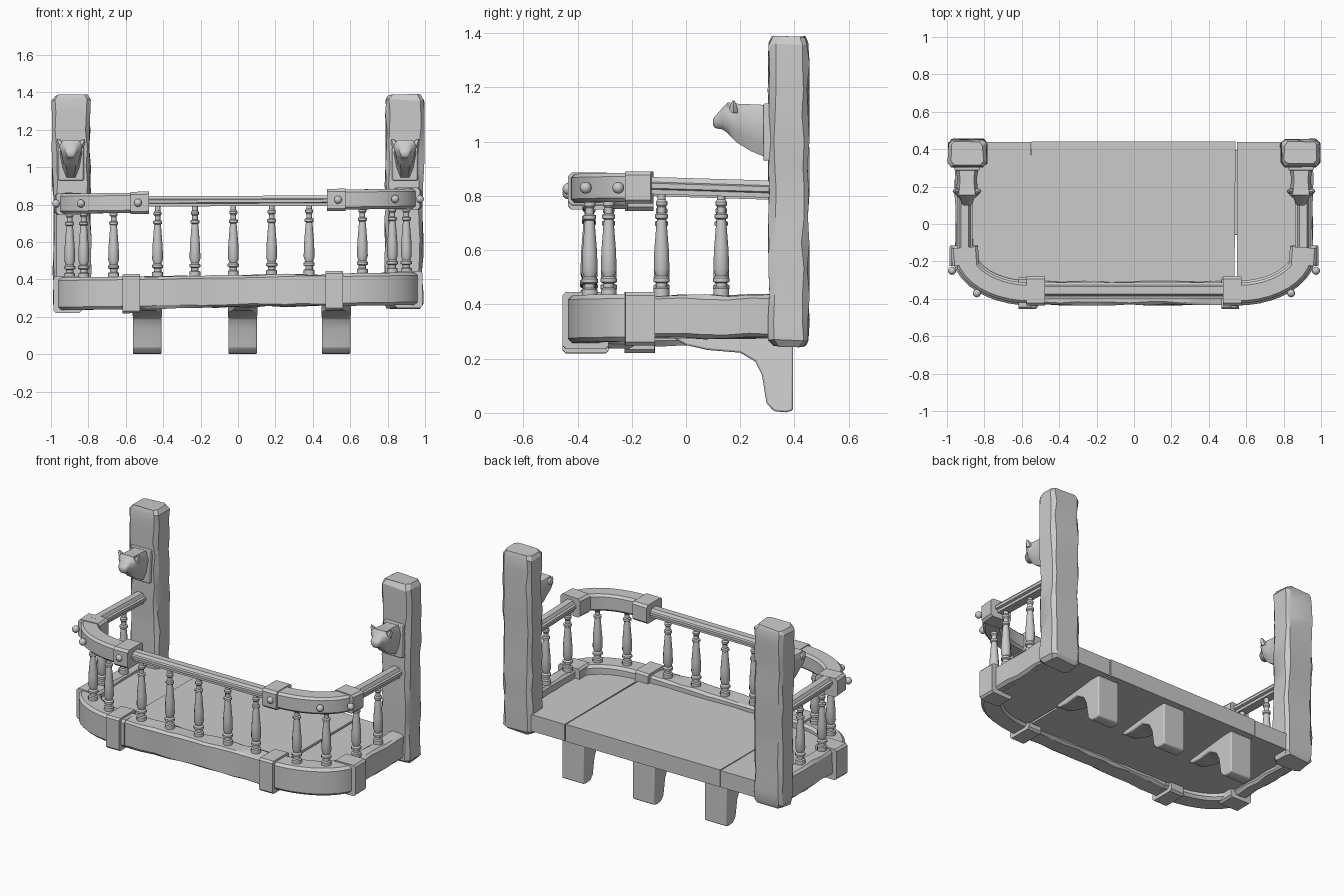
import bpy, bmesh, math, random
from mathutils import Vector

if "Cube" in bpy.data.objects:
    bpy.data.objects.remove(bpy.data.objects["Cube"])

random.seed(4)


def finish(name, bm, angle=35, bevel=0, seg=2):
    bmesh.ops.recalc_face_normals(bm, faces=bm.faces)
    me = bpy.data.meshes.new(name)
    bm.to_mesh(me)
    bm.free()
    ob = bpy.data.objects.new(name, me)
    bpy.context.collection.objects.link(ob)
    if bevel:
        m = ob.modifiers.new("bevel", 'BEVEL')
        m.width, m.segments = bevel, seg
    bpy.ops.object.select_all(action='DESELECT')
    ob.select_set(True)
    bpy.context.view_layer.objects.active = ob
    bpy.ops.object.shade_smooth_by_angle(angle=math.radians(angle))
    return ob


def loft(name, rings, jitter=0, **kw):
    bm = bmesh.new()
    j = lambda: random.uniform(-jitter, jitter)
    vs = [[bm.verts.new((p[0] + j(), p[1] + j(), p[2] + j())) for p in r] for r in rings]
    n = len(vs[0])
    for a, b in zip(vs, vs[1:]):
        for i in range(n):
            bm.faces.new((a[i], a[(i + 1) % n], b[(i + 1) % n], b[i]))
    bm.faces.new(vs[0])
    bm.faces.new(vs[-1])
    return finish(name, bm, **kw)


def chamfered(u, z0, z1, c):
    return [(-u + c, z0), (u - c, z0), (u, z0 + c), (u, z1 - c),
            (u - c, z1), (-u + c, z1), (-u, z1 - c), (-u, z0 + c)]


def sweep(name, path, section, tilt=0.015, **kw):
    """Sweep an (offset, z) section along a horizontal path."""
    path = [Vector(p if len(p) == 3 else (*p, 0)) for p in path]
    rings = []
    for i, p in enumerate(path):
        t = path[min(i + 1, len(path) - 1)] - path[max(i - 1, 0)]
        nrm = Vector((t.y, -t.x, 0)).normalized()
        rings.append([(p.x + nrm.x * u, p.y + nrm.y * u, p.z + z + tilt * p.x) for u, z in section])
    return loft(name, rings, **kw)


def line(a, b, n):
    return [Vector(a).lerp(Vector(b), i / n) for i in range(n + 1)]


def arc(s, n=10):
    return [(s * (.55 + .36 * math.cos(a)), -.15 - .22 * math.sin(a))
            for a in (i * math.pi / 2 / n for i in range(n + 1))]


def baluster(name, x, y):
    prof = [(.029, 0), (.029, .03), (.02, .035), (.02, .05), (.03, .055), (.03, .068), (.021, .076),
            (.029, .1), (.027, .17), (.019, .27), (.017, .285), (.024, .29), (.024, .303), (.015, .308),
            (.015, .33), (.021, .338), (.021, .35), (.015, .358), (.015, .395)]
    z0 = .415 + .015 * x
    loft(name, [[(x + r * math.cos(k * math.pi / 6), y + r * math.sin(k * math.pi / 6), z0 + z)
                 for k in range(12)] for r, z in prof])


def bolt(name, p):
    bm = bmesh.new()
    bmesh.ops.create_uvsphere(bm, u_segments=10, v_segments=6, radius=.022)
    bmesh.ops.translate(bm, verts=bm.verts, vec=p)
    finish(name, bm)


rail_sec = [(-.028, -.005), (.028, -.005), (.028, .01), (.042, .014), (.042, .03), (.03, .034),
            (.02, .05), (-.02, .05), (-.03, .034), (-.042, .03), (-.042, .014), (-.028, .01)]

# Deck planks
zb, zt = .275, .385
loft("deck_middle", [[(-.549, .44, z), (.543, .44, z), (.537, -.35, z), (-.553, -.35, z)] for z in (zb, zt)])
for s, tag in ((-1, "left"), (1, "right")):
    outline = [(s * .552, .438), (s * .552, -.37)] + arc(s)[::-1] + [(s * .91, .32), (s * .83, .32), (s * .83, .438)]
    loft("deck_" + tag, [[(x, y, z) for x, y in outline] for z in (zb, zt - .004)])

# Front beam and front handrail
sweep("front_beam", line((-.58, -.37, 0), (.53, -.37, 0), 12), chamfered(.062, .252, .422, .014),
      jitter=.005, angle=25)
sweep("front_rail", [(-.55, -.355), (.52, -.355)], [(u, z + .797) for u, z in rail_sec], tilt=.004)

for s, tag in ((-1, "left"), (1, "right")):
    # Rough hewn post
    rings = []
    for i in range(13):
        z = .245 + 1.14 * i / 12
        k = .012 if i in (0, 12) else 0
        wx, wy, c = .1 - k, .072 - k, .02
        cx = s * (.893 - .008 * (1 - i / 12))
        rings.append([(cx + u, .379 + v, z) for u, v in chamfered(wx, -wy, wy, c)])
        if i == 0 or i == 11:
            wx, wy = .1, .072
            dz = .025 if i == 0 else .07
            rings.append([(cx + u, .379 + v, z + dz) for u, v in chamfered(wx, -wy, wy, c)])
    loft("post_" + tag, rings, jitter=.006, angle=25)

    # Lower beams and their straps
    sweep("side_beam_" + tag, line((s * .91, .32, 0), (s * .91, -.18, 0), 6),
          chamfered(.045, .262, .42, .014), jitter=.005, angle=25)
    corner = [(s * .91, -.13)] + arc(s) + [(s * .5, -.37)]
    sweep("corner_beam_" + tag, corner, chamfered(.066, .25, .424, .016))
    fx = .515 if s > 0 else -.57
    sweep("front_strap_" + tag, [(fx - .047, -.37), (fx + .047, -.37)],
          chamfered(.085, .228, .437, .012))
    sweep("side_strap_" + tag, [(s * .91, -.115), (s * .912, -.225)], chamfered(.075, .235, .432, .012))

    # Handrail corner cap with wider end blocks and bolts
    sweep("cap_" + tag, corner, chamfered(.055, .765, .872, .014))
    sweep("cap_front_end_" + tag, [(s * .475, -.358), (s * .575, -.358)], chamfered(.078, .758, .877, .014))
    sweep("cap_side_end_" + tag, [(s * .907, -.125), (s * .9, -.22)], chamfered(.073, .758, .877, .014))
    bolt("cap_front_bolt_" + tag, (s * .535, -.434, .818 + s * .008))
    bolt("cap_side_bolt_" + tag, (s * .973, -.25, .818 + s * .012))
    bolt("cap_corner_bolt_" + tag, (s * .84, -.37, .818 + s * .012))

    # Side handrail
    sweep("side_rail_" + tag, [(s * .905, -.17, .015), (s * .905, .33, 0)],
          [(u, z * 1.15 + .795) for u, z in rail_sec], tilt=.004)

    # Corner and side balusters
    for i, (x, y) in enumerate(((.665, -.355), (.825, -.285), (.9, -.09), (.9, .13))):
        baluster(f"baluster_{tag}_{i}", s * x, y)

    # Carved animal head on a plaque
    cx = s * .893
    loft("head_plaque_" + tag, [[(cx + u, y, 1.035 + v) for u, v in
         ((-w, -.105), (w, -.105), (w, .105), (-w, .105))] for y, w in ((.32, .072), (.285, .065))],
         bevel=.005)
    sections = [(.3, .062, .94, 1.135), (.24, .052, .965, 1.138), (.19, .058, .995, 1.14),
                (.155, .062, 1.03, 1.145), (.135, .038, 1.045, 1.125), (.108, .03, 1.05, 1.095),
                (.1, .018, 1.06, 1.085)]
    head = []
    for y, w, z0, z1 in sections:
        mid, h = (z0 + z1) / 2, (z1 - z0) / 2
        head.append([(cx + w * a, y, mid + h * b) for a, b in
                     ((-.4, -1), (.4, -1), (.75, -.45), (1, .4), (.7, 1), (-.7, 1), (-1, .4), (-.75, -.45))])
    loft("head_" + tag, head, angle=50)
    for e in (-1, 1):
        ex = cx + e * .055
        loft("head_ear_%s_%s" % (tag, "a" if e < 0 else "b"),
             [[(ex + e * o + r * math.cos(k * math.pi / 3), .175 + r * .8 * math.sin(k * math.pi / 3), z)
               for k in range(6)] for z, r, o in ((1.105, .024, -.01), (1.135, .018, .004), (1.152, .005, .013))])

# Front balusters
for i, x in enumerate((-.43, -.23, -.025, .18, .38)):
    baluster(f"baluster_front_{i}", x, -.36)

# Brackets under the deck
profile = [(.395, .3), (.395, .01), (.37, .002), (.325, .006), (.297, .035), (.28, .14), (.255, .19),
           (.2, .222), (.08, .232), (.0, .25), (-.06, .285), (-.06, .3)]
for i, x in enumerate((-.485, .025, .525)):
    half = lambda y: .03 + .047 * min(1, max(0, (y + .06) / .24))
    loft(f"bracket_{i}", [[(x + s * half(y), y, z) for y, z in profile] for s in (-1, 1)],
         bevel=.022, seg=3, angle=45)
